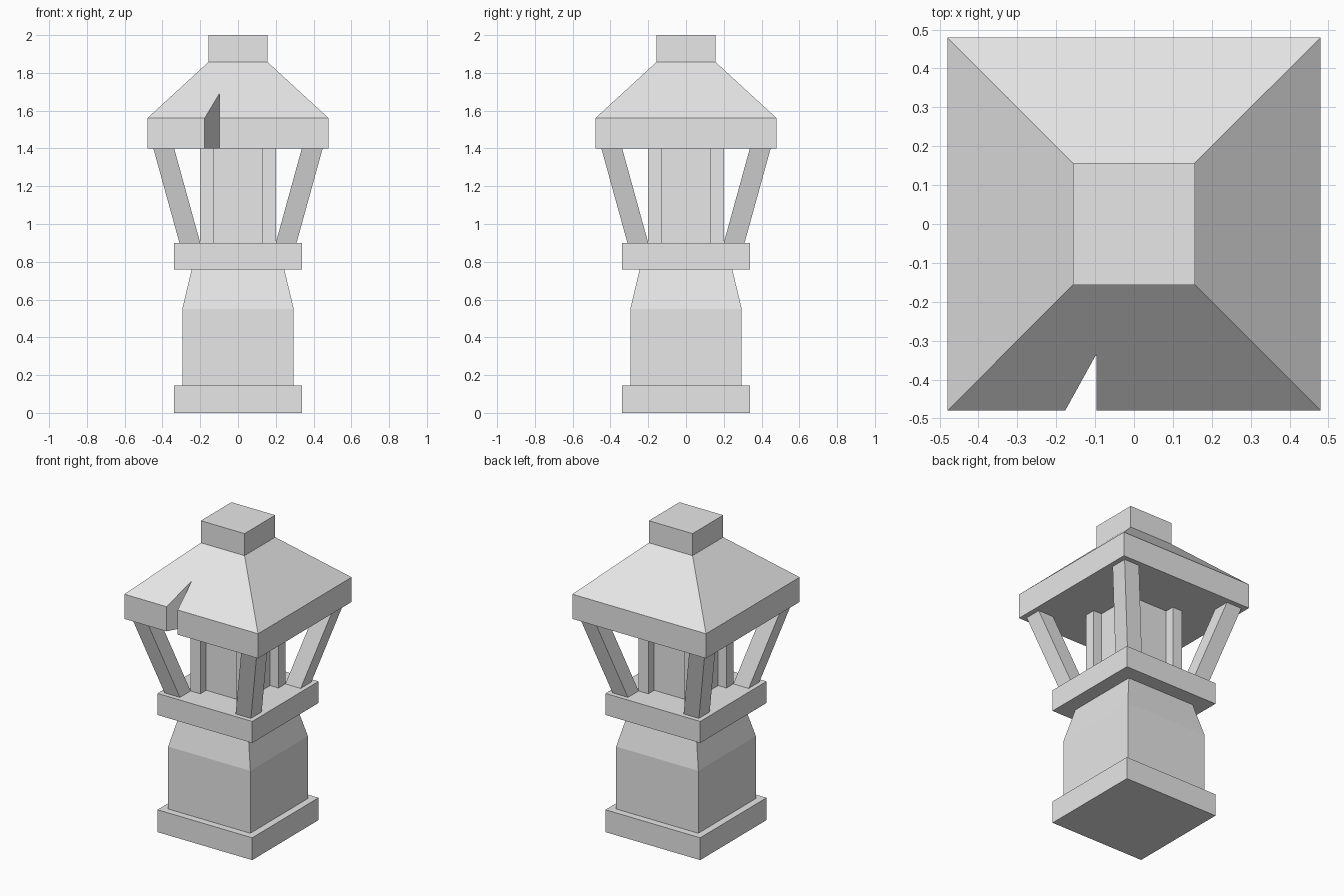
import bpy
import bmesh

if "Cube" in bpy.data.objects:
    bpy.data.objects.remove(bpy.data.objects["Cube"], do_unlink=True)

# Stone colour
stone = bpy.data.materials.new("grey stone")
stone.use_nodes = True
grey = (0.8, 0.8, 0.8, 1.0)
stone.diffuse_color = grey
stone.node_tree.nodes["Principled BSDF"].inputs["Base Color"].default_value = grey


def loft(name, rings):
    """Closed solid through a stack of rings with equal point counts."""
    bm = bmesh.new()
    loops = [[bm.verts.new(p) for p in ring] for ring in rings]
    n = len(loops[0])
    bm.faces.new(loops[0][::-1])
    bm.faces.new(loops[-1])
    for low, high in zip(loops, loops[1:]):
        for i in range(n):
            j = (i + 1) % n
            bm.faces.new((low[i], low[j], high[j], high[i]))
    bmesh.ops.recalc_face_normals(bm, faces=bm.faces)
    mesh = bpy.data.meshes.new(name)
    bm.to_mesh(mesh)
    bm.free()
    mesh.materials.append(stone)
    obj = bpy.data.objects.new(name, mesh)
    bpy.context.collection.objects.link(obj)
    return obj


def square(half, z, x=0.0, y=0.0):
    return [(x + sx * half, y + sy * half, z)
            for sx, sy in ((-1, -1), (1, -1), (1, 1), (-1, 1))]


def square_stack(name, profile):
    return loft(name, [square(half, z) for half, z in profile])


# Pedestal, platform and lantern core
square_stack("base_plate", [(0.34, 0), (0.34, 0.145)])
square_stack("pedestal", [(0.295, 0.145), (0.295, 0.55), (0.245, 0.76)])
square_stack("platform", [(0.34, 0.76), (0.34, 0.9)])
square_stack("lantern_core", [(0.14, 0.9), (0.14, 1.4)])

# Upright posts and outward-leaning struts at each corner
for side, sx in (("left", 1), ("right", -1)):
    for end, sy in (("front", -1), ("back", 1)):
        loft(f"{end}_{side}_post",
             [square(0.035, z, sx * 0.165, sy * 0.165) for z in (0.9, 1.4)])
        loft(f"{end}_{side}_strut",
             [square(0.055, z, sx * c, sy * c) for c, z in ((0.255, 0.9), (0.393, 1.4))])

# Hipped roof with its square cap
roof = square_stack("roof", [(0.48, 1.4), (0.48, 1.56), (0.157, 1.857),
                             (0.157, 2.0)])

# Wedge broken out of the front eave
tip, left, right = (-0.097, -0.335), (-0.097, -0.5), (-0.188, -0.5)
cutter = loft("notch_cutter",
              [[(x, y, z) for x, y in (right, left, tip)] for z in (1.3, 1.9)])
cutter.hide_render = True
notch = roof.modifiers.new("notch", "BOOLEAN")
notch.operation = "DIFFERENCE"
notch.solver = "EXACT"
notch.object = cutter
bpy.context.view_layer.objects.active = roof
bpy.ops.object.modifier_apply(modifier=notch.name)
bpy.data.objects.remove(cutter, do_unlink=True)
